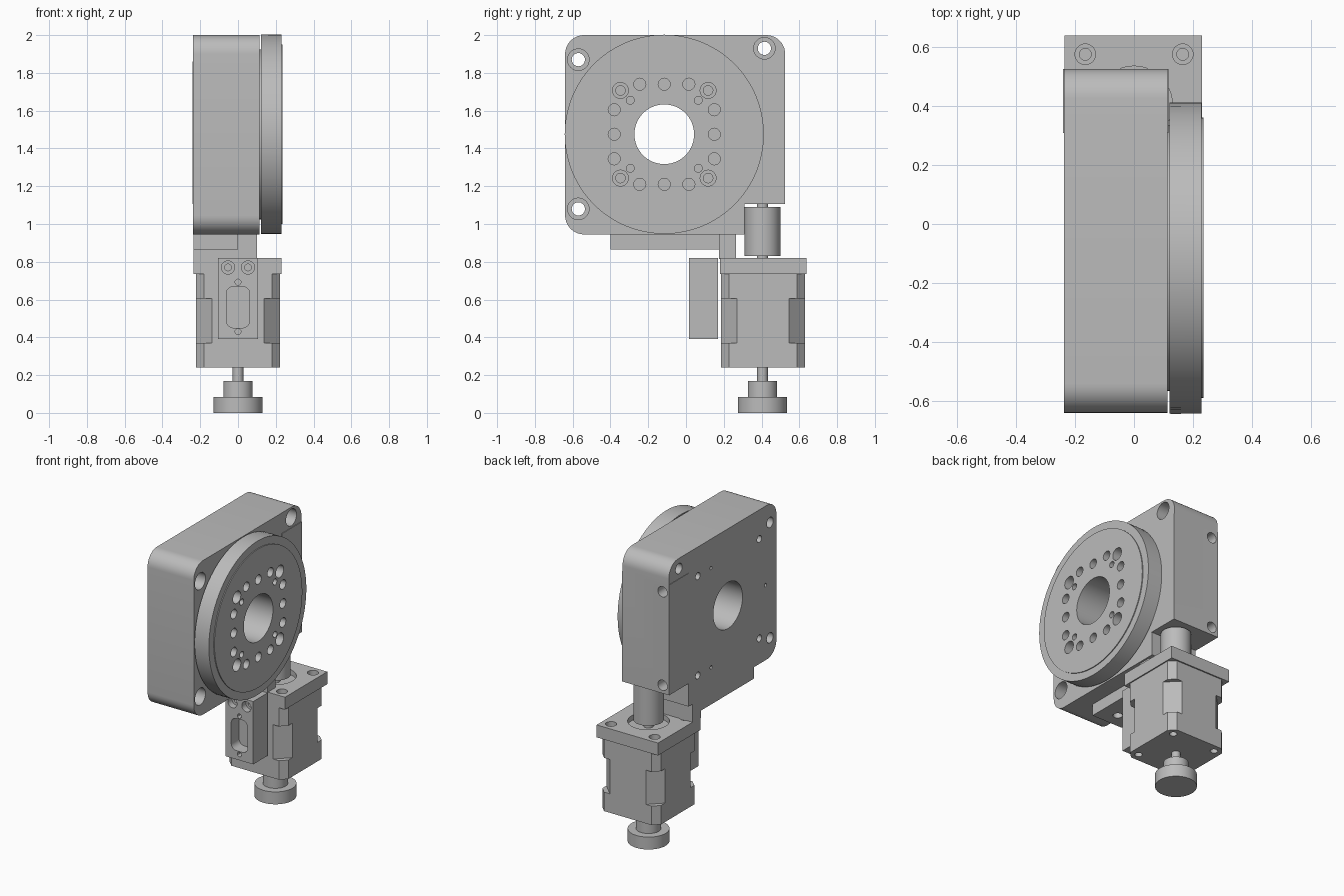
import bpy, bmesh, math

cube = bpy.data.objects.get("Cube")
if cube:
    bpy.data.objects.remove(cube, do_unlink=True)

metal = bpy.data.materials.new("satin_grey_metal")
metal.use_nodes = True
GREY = (0.5, 0.5, 0.5, 1)
metal.diffuse_color = GREY
next(n for n in metal.node_tree.nodes if n.type == 'BSDF_PRINCIPLED').inputs["Base Color"].default_value = GREY


def place(a, b, c, axis):
    """Outline coordinates a, b and the distance c along the axis."""
    return {'x': (c, a, b), 'y': (a, c, b), 'z': (a, b, c)}[axis]


def finish(name, bm):
    bmesh.ops.recalc_face_normals(bm, faces=bm.faces)
    mesh = bpy.data.meshes.new(name)
    bm.to_mesh(mesh)
    bm.free()
    mesh.materials.append(metal)
    ob = bpy.data.objects.new(name, mesh)
    bpy.context.collection.objects.link(ob)
    return ob


def loft(name, loops, axis):
    """Skin equal-length rings, each given as (outline, distance)."""
    bm = bmesh.new()
    rings = [[bm.verts.new(place(a, b, c, axis)) for a, b in pts] for pts, c in loops]
    n = len(rings[0])
    for low, high in zip(rings, rings[1:]):
        for i in range(n):
            j = (i + 1) % n
            bm.faces.new((low[i], low[j], high[j], high[i]))
    bm.faces.new(rings[0])
    bm.faces.new(rings[-1])
    return finish(name, bm)


def prism(name, pts, lo, hi, axis):
    return loft(name, [(pts, lo), (pts, hi)], axis)


def turned(name, centre, steps, axis, n=32):
    """Turned part: steps are (radius, distance) pairs."""
    a, b = centre
    ang = [2 * math.pi * i / n for i in range(n)]
    return loft(name, [([(a + r * math.cos(t), b + r * math.sin(t)) for t in ang], c)
                       for r, c in steps], axis)


def box(name, x, y, z):
    return prism(name, [(x[0], y[0]), (x[1], y[0]), (x[1], y[1]), (x[0], y[1])], *z, 'z')


def rounded(corners, n=10):
    """Outline from (a, b, radius) square corners."""
    out = []
    for i, (a, b, r) in enumerate(corners):
        if not r:
            out.append((a, b))
            continue
        dirs = []
        for k in (i - 1, (i + 1) % len(corners)):
            da, db = corners[k][0] - a, corners[k][1] - b
            d = math.hypot(da, db)
            dirs.append((da / d, db / d))
        u, v = dirs
        for s in range(n + 1):
            t = math.pi / 2 * s / n
            ku, kv = r * (1 - math.sin(t)), r * (1 - math.cos(t))
            out.append((a + u[0] * ku + v[0] * kv, b + u[1] * ku + v[1] * kv))
    return out


def chamfered(w, cy, c):
    """Square outline with cut corners."""
    e = w - c
    return [(x, cy + y) for x, y in ((-e, -w), (e, -w), (w, -e), (w, e),
                                     (e, w), (-e, w), (-w, e), (-w, -e))]


def cut(ob, cutter):
    mod = ob.modifiers.new("cut", 'BOOLEAN')
    mod.operation, mod.solver, mod.object = 'DIFFERENCE', 'EXACT', cutter
    with bpy.context.temp_override(object=ob, active_object=ob):
        bpy.ops.object.modifier_apply(modifier=mod.name)
    bpy.data.objects.remove(cutter, do_unlink=True)


def drill(ob, centre, r, lo, hi, axis, n=20):
    cut(ob, turned("drill", centre, [(r, lo), (r, hi)], axis, n))


DIAL = (-0.115, 1.475)      # dial centre in y, z
SHAFT = (0, 0.405)          # motor axis in x, y

# Stage housing with a step for the drive
outline = rounded([(-0.64, 0.945, 0.1), (0.31, 0.945, 0), (0.31, 1.105, 0),
                   (0.525, 1.105, 0), (0.525, 2, 0.1), (-0.64, 2, 0.1)])
housing = prism("stage_housing", outline, -0.237, 0.113, 'x')
drill(housing, DIAL, 0.158, -0.4, 0.4, 'x', 64)
for hole in ((-0.57, 1.87), (-0.57, 1.08), (0.415, 1.93)):
    cut(housing, turned("bolt_hole", hole, [(0.035, -0.3), (0.035, 0.03), (0.057, 0.03), (0.057, 0.3)], 'x'))
for y in (-0.455, 0.21):
    for z in (1.12, 1.8):
        drill(housing, (y, z), 0.024, -0.3, -0.15, 'x')
for y, z in ((0.067, 1.8), (0.067, 1.12), (-0.52, 1.46)):
    drill(housing, (y, z), 0.012, -0.3, -0.18, 'x', 12)
for z in (1.16, 1.8):
    drill(housing, (-0.19, z), 0.036, 0.42, 0.6, 'y')
for side, x in (("left", (0.112, 0.117)), ("right", (-0.24, -0.236))):
    box("drive_cover_" + side, x, (0.308, 0.525), (1.105, 1.86))

# Rotating dial with hub, raised face and hole pattern
dial = turned("rotating_dial", DIAL, [(0.45, 0.105), (0.45, 0.121), (0.527, 0.121), (0.527, 0.229),
                                      (0.475, 0.229), (0.475, 0.235)], 'x', 128)
drill(dial, DIAL, 0.158, -0.4, 0.4, 'x', 64)
spots = []
for s in (-1, 1):
    for t in (-1, 0, 1):
        spots += [(0.265 * s, 0.13 * t, 0.032), (0.13 * t, 0.265 * s, 0.032)]
    for t in (-1, 1):
        spots.append((0.18 * s, 0.18 * t, 0.021))
for dy, dz, r in spots:
    drill(dial, (DIAL[0] + dy, DIAL[1] + dz), r, 0.15, 0.3, 'x')
for s in (-1, 1):
    for t in (-1, 1):
        cut(dial, turned("screw_hole", (DIAL[0] + 0.232 * s, DIAL[1] + 0.232 * t),
                         [(0.025, 0.125), (0.025, 0.17), (0.042, 0.17), (0.042, 0.3)], 'x'))

# Degree marks around the dial rim
bm = bmesh.new()
for i in range(180):
    t = math.radians(2 * i)
    end = 0.175 if i % 5 == 0 else 0.16
    corners = [(DIAL[0] + 0.5282 * math.cos(t + d), DIAL[1] + 0.5282 * math.sin(t + d)) for d in (-0.003, 0.003)]
    (a, b), (c, d) = corners
    bm.faces.new([bm.verts.new(p) for p in ((0.123, a, b), (0.123, c, d), (end, c, d), (end, a, b))])
marks = finish("degree_marks", bm)

# Mounting bar and bracket under the housing
bar = box("mounting_bar", (-0.235, 0), (-0.4, 0.18), (0.865, 0.95))
for y in (-0.3, 0.0):
    drill(bar, (-0.12, y), 0.03, 0.8, 0.91, 'z')
box("motor_bracket", (-0.235, 0.1), (0.175, 0.265), (0.815, 0.95))

# Connector box with socket and screws
plug = box("connector_box", (-0.105, 0.105), (0.015, 0.17), (0.39, 0.82))
cut(plug, prism("socket", rounded([(-0.062, 0.45, 0.04), (0.062, 0.45, 0.04),
                                   (0.062, 0.67, 0.04), (-0.062, 0.67, 0.04)]), -0.1, 0.1, 'y'))
for z in (0.43, 0.692):
    drill(plug, (0, z), 0.016, -0.1, 0.08, 'y', 12)
for x in (-0.053, 0.053):
    cut(plug, turned("screw_hole", (x, 0.77), [(0.035, -0.1), (0.035, 0.06), (0.018, 0.06), (0.018, 0.12)], 'y', 24))

# Motor flange and body with waisted corners
flange = box("motor_flange", (-0.235, 0.23), (0.18, 0.638), (0.735, 0.82))
drill(flange, SHAFT, 0.13, 0.785, 0.9, 'z', 40)
wide, waist = chamfered(0.222, 0.407, 0.042), chamfered(0.222, 0.407, 0.085)
body = loft("motor_body", [(wide, 0.24), (wide, 0.37), (waist, 0.37),
                           (waist, 0.605), (wide, 0.605), (wide, 0.736)], 'z')
for x in (-0.165, 0.165):
    for y in (0.24, 0.575):
        cut(flange, turned("bolt_hole", (x, y), [(0.02, 0.7), (0.02, 0.78), (0.035, 0.78), (0.035, 0.9)], 'z', 24))
        drill(body, (x, y), 0.024, 0.1, 0.28, 'z')

# Shaft, coupling and hand knob
turned("shaft_coupling", SHAFT, [(0.03, 0.78), (0.03, 0.83), (0.095, 0.83), (0.095, 1.09),
                                 (0.03, 1.09), (0.03, 1.11)], 'z', 48)
turned("hand_knob", SHAFT, [(0.13, 0), (0.13, 0.085), (0.078, 0.085), (0.078, 0.17),
                            (0.028, 0.17), (0.028, 0.245)], 'z', 48)

# Smooth the round surfaces and keep the edges sharp
bpy.ops.object.select_all(action='DESELECT')
for ob in bpy.context.collection.objects:
    if ob.type == 'MESH' and metal.name in ob.data.materials:
        ob.select_set(True)
        bpy.context.view_layer.objects.active = ob
bpy.ops.object.shade_smooth_by_angle(angle=math.radians(30))
